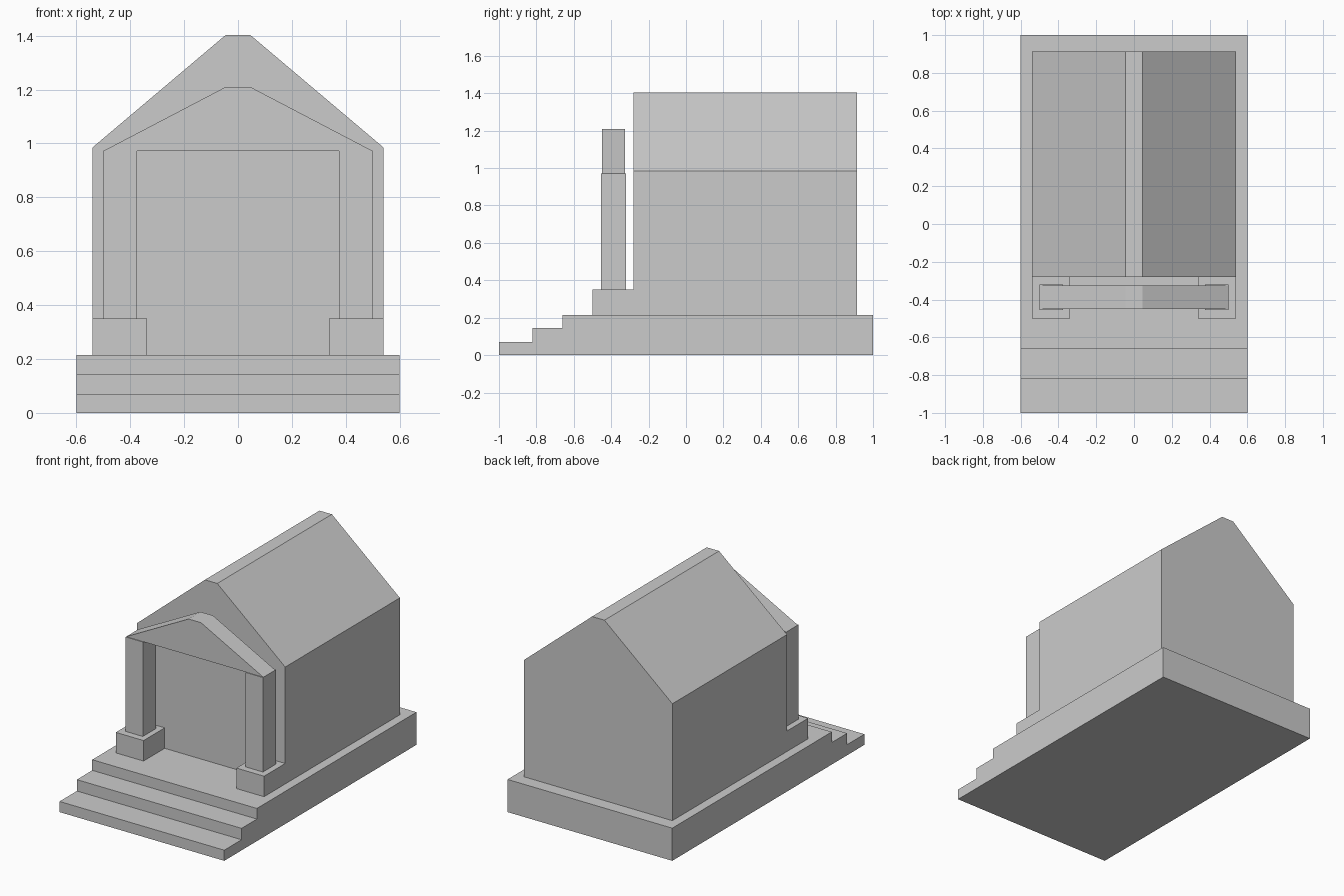
import bpy

if "Cube" in bpy.data.objects:
    bpy.data.objects.remove(bpy.data.objects["Cube"])


def extrude_profile(name, profile, y0, y1):
    """Solid made by running an x-z outline (counter-clockwise from the front) from y0 to y1."""
    n = len(profile)
    verts = [(x, y, z) for y in (y0, y1) for x, z in profile]
    faces = [tuple(range(n)), tuple(range(2 * n - 1, n - 1, -1))]
    faces += [(i, i + n, (i + 1) % n + n, (i + 1) % n) for i in range(n)]
    mesh = bpy.data.meshes.new(name)
    mesh.from_pydata(verts, [], faces)
    mesh.update()
    obj = bpy.data.objects.new(name, mesh)
    bpy.context.collection.objects.link(obj)
    return obj


def box(name, x0, x1, y0, y1, z0, z1):
    return extrude_profile(name, [(x0, z0), (x1, z0), (x1, z1), (x0, z1)], y0, y1)


# Stepped base: each slab starts further back
step_z = [0, 0.07, 0.145, 0.215]
for i, front in enumerate((-1.0, -0.82, -0.66)):
    box(f"base_step_{i + 1}", -0.6, 0.6, front, 1.0, step_z[i], step_z[i + 1])

# Main hall with a pitched roof and narrow flat ridge
extrude_profile("main_hall", [(-0.54, 0.215), (0.54, 0.215), (0.54, 0.985),
                              (0.045, 1.403), (-0.045, 1.403), (-0.54, 0.985)],
                -0.28, 0.913)

# Porch pedestals and columns, one on each side
for side, s in (("left", -1), ("right", 1)):
    for part, xa, xb, y0, y1, z0, z1 in (
            ("pedestal", 0.338, 0.54, -0.5, -0.28, 0.215, 0.35),
            ("column", 0.375, 0.5, -0.455, -0.32, 0.35, 0.972)):
        x0, x1 = sorted((s * xa, s * xb))
        box(f"{side}_{part}", x0, x1, y0, y1, z0, z1)

# Porch pediment resting on the columns
extrude_profile("porch_pediment", [(-0.5, 0.972), (0.5, 0.972),
                                   (0.045, 1.21), (-0.045, 1.21)], -0.45, -0.326)
